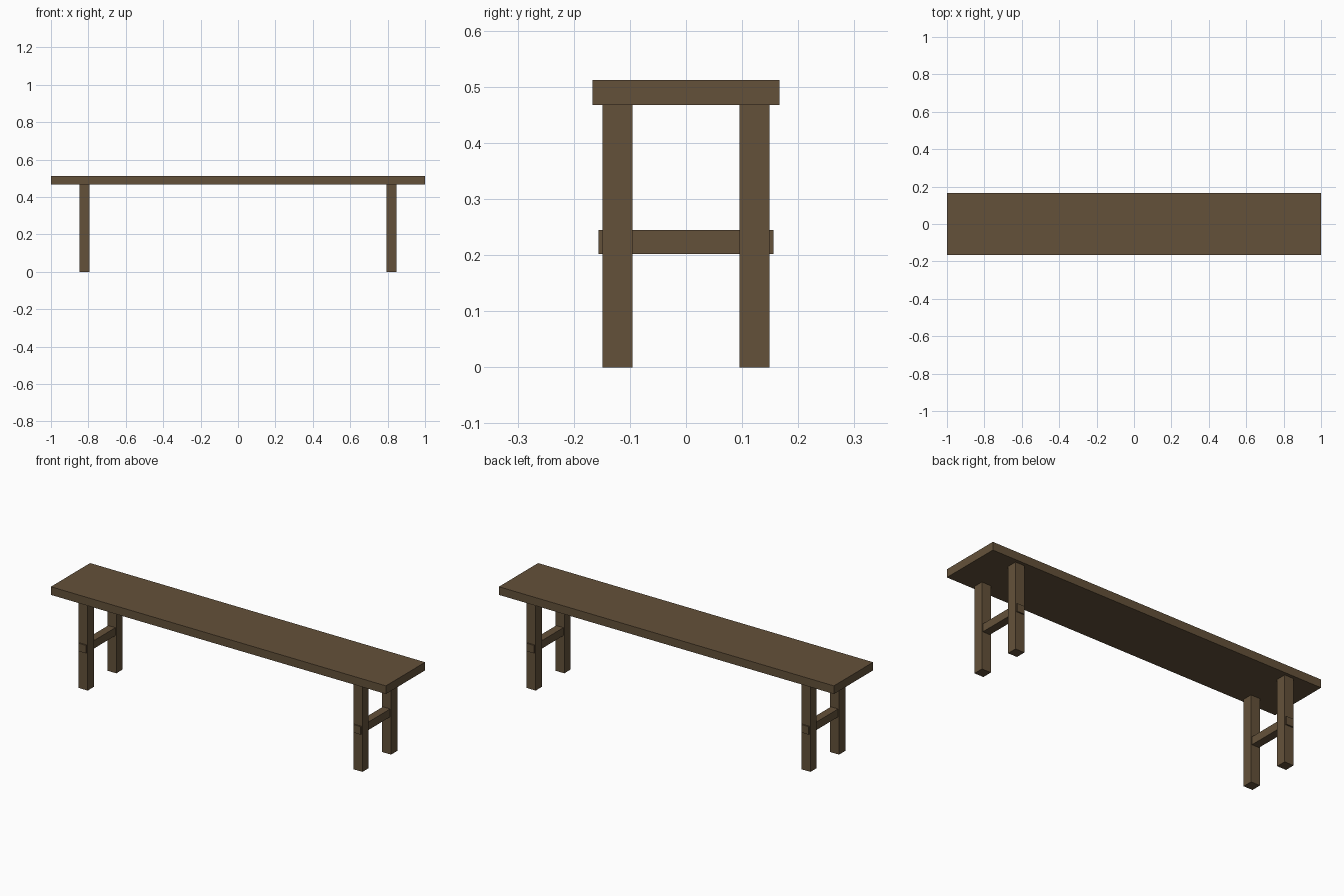
import bpy

if "Cube" in bpy.data.objects:
    bpy.data.objects.remove(bpy.data.objects["Cube"])

# Single dark wood colour
wood = bpy.data.materials.new("dark_wood")
wood.diffuse_color = (0.127, 0.083, 0.042, 1.0)
wood.use_nodes = True
wood.node_tree.nodes["Principled BSDF"].inputs["Base Color"].default_value = wood.diffuse_color


def box(name, centre, size):
    bpy.ops.mesh.primitive_cube_add(size=1, location=centre)
    ob = bpy.context.object
    ob.name = name
    ob.scale = size
    bpy.ops.object.transform_apply(location=False, rotation=False, scale=True)
    ob.data.materials.append(wood)
    return ob


SEAT_BOTTOM, SEAT_TOP = 0.468, 0.512
LEG, LEG_X, LEG_Y = 0.054, 0.82, 0.122

# Seat plank
box("seat", (0, 0, (SEAT_BOTTOM + SEAT_TOP) / 2),
    (2.0, 0.334, SEAT_TOP - SEAT_BOTTOM))

for sx, side in ((-1, "left"), (1, "right")):
    # Legs
    for sy, end in ((-1, "front"), (1, "back")):
        box(f"{end}_{side}_leg", (sx * LEG_X, sy * LEG_Y, SEAT_BOTTOM / 2),
            (LEG, LEG, SEAT_BOTTOM))
    # Stretcher, its ends poking through the legs
    box(f"{side}_stretcher", (sx * LEG_X, 0, 0.2235), (0.043, 0.312, 0.043))
